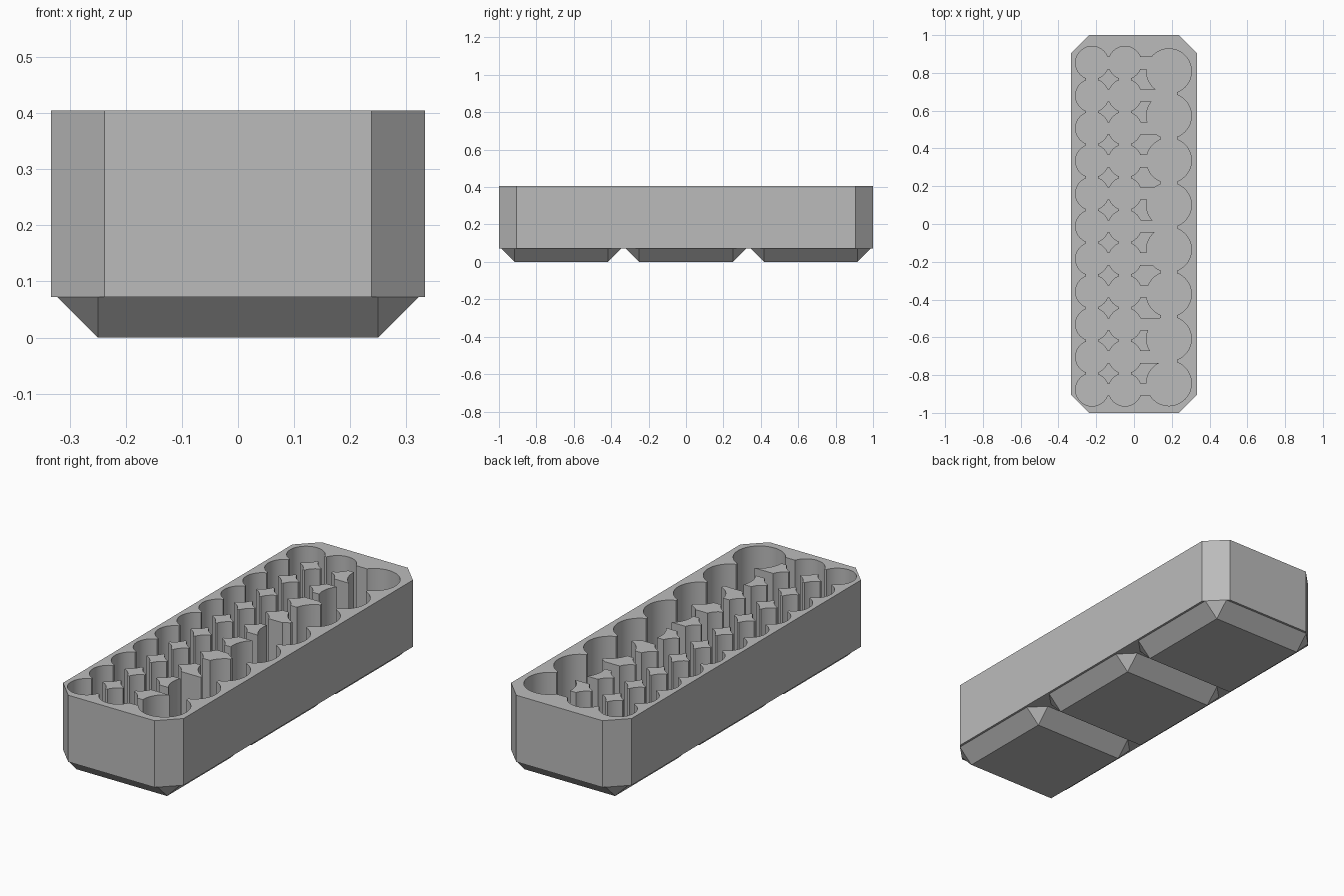
import bpy, bmesh, math

if "Cube" in bpy.data.objects:
    bpy.data.objects.remove(bpy.data.objects["Cube"])

BASE_Z, TOP_Z, FLOOR_Z = 0.072, 0.405, 0.111

grey = bpy.data.materials.new("plain grey")
grey.diffuse_color = (0.5, 0.5, 0.5, 1)
grey.use_nodes = True
grey.node_tree.nodes["Principled BSDF"].inputs["Base Color"].default_value = grey.diffuse_color


def make_object(name, bm):
    bmesh.ops.recalc_face_normals(bm, faces=bm.faces)
    mesh = bpy.data.meshes.new(name)
    bm.to_mesh(mesh)
    bm.free()
    mesh.materials.append(grey)
    obj = bpy.data.objects.new(name, mesh)
    bpy.context.collection.objects.link(obj)
    return obj


def octagon(hx, hy, c):
    """Rectangle outline with chamfered corners."""
    return [(hx, -hy + c), (hx, hy - c), (hx - c, hy), (-hx + c, hy),
            (-hx, hy - c), (-hx, -hy + c), (-hx + c, -hy), (hx - c, -hy)]


def prism(bm, outline, z0, z1):
    """Extrude a flat outline between two heights."""
    low = [bm.verts.new((x, y, z0)) for x, y in outline]
    high = [bm.verts.new((x, y, z1)) for x, y in outline]
    bm.faces.new(low[::-1])
    bm.faces.new(high)
    n = len(outline)
    for i in range(n):
        j = (i + 1) % n
        bm.faces.new((low[i], low[j], high[j], high[i]))


def circle(x, y, r, n=40):
    return [(x + r * math.cos(2 * math.pi * i / n),
             y + r * math.sin(2 * math.pi * i / n)) for i in range(n)]


def box(x0, x1, y0, y1):
    return [(x0, y0), (x1, y0), (x1, y1), (x0, y1)]


# Tray body
bm = bmesh.new()
prism(bm, octagon(0.333, 1.0, 0.095), BASE_Z, TOP_Z)
body = make_object("tray_body", bm)

# Pocket cutter: two small columns, one large column, and linking slots
small_x, small_r, small_slot = (-0.222, -0.048), 0.0875, 0.0315
large_x, large_r, large_slot = 0.185, 0.119, 0.043
small_y = [-0.877 + 0.173 * i for i in range(11)]
large_y = [-0.8435 + 0.236 * i for i in range(8)]

bm = bmesh.new()
for x in small_x:
    for y in small_y:
        prism(bm, circle(x, y, small_r), FLOOR_Z, 0.5)
    prism(bm, box(x - small_slot, x + small_slot, small_y[0], small_y[-1]), FLOOR_Z, 0.5)
for y in large_y:
    prism(bm, circle(large_x, y, large_r, 48), FLOOR_Z, 0.5)
prism(bm, box(large_x - large_slot, large_x + large_slot, large_y[0], large_y[-1]), FLOOR_Z, 0.5)
for y in small_y:
    prism(bm, box(small_x[0], large_x, y - small_slot, y + small_slot), FLOOR_Z, 0.5)
cutter = make_object("pocket_cutter", bm)
cutter.hide_render = True

cut = body.modifiers.new("pockets", 'BOOLEAN')
cut.operation = 'DIFFERENCE'
cut.solver = 'EXACT'
cut.use_self = True
cut.object = cutter
bpy.context.view_layer.objects.active = body
body.select_set(True)
bpy.ops.object.modifier_apply(modifier=cut.name)
bpy.data.objects.remove(cutter)
bpy.ops.object.shade_smooth_by_angle(angle=math.radians(20))

# Three tapered feet: square sole widening to a chamfered square
for k, name in enumerate(("front_foot", "middle_foot", "back_foot")):
    cy = (k - 1) * 2 / 3
    bm = bmesh.new()
    for x, y in octagon(0.322, 0.322, 0.072):
        bm.verts.new((x, y + cy, BASE_Z))
    for x, y in box(-0.25, 0.25, -0.25, 0.25):
        bm.verts.new((x, y + cy, 0))
    bmesh.ops.convex_hull(bm, input=bm.verts)
    bmesh.ops.dissolve_limit(bm, angle_limit=0.01, verts=bm.verts, edges=bm.edges)
    make_object(name, bm)
